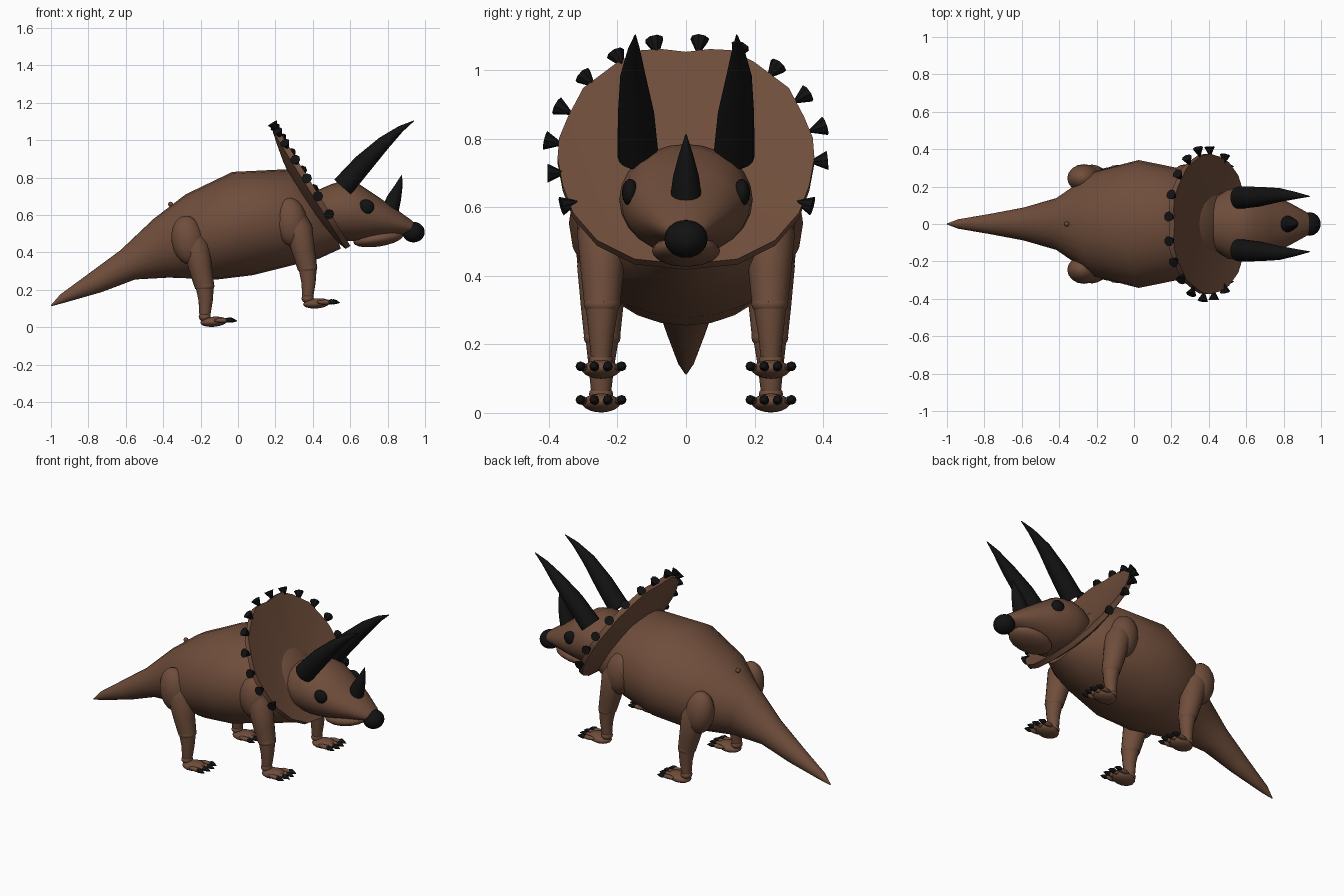
import bpy, bmesh, math
from mathutils import Vector, Matrix

if "Cube" in bpy.data.objects:
    bpy.data.objects.remove(bpy.data.objects["Cube"])


def material(name, rgb):
    m = bpy.data.materials.new(name)
    m.diffuse_color = (*rgb, 1)
    m.use_nodes = True
    m.node_tree.nodes["Principled BSDF"].inputs["Base Color"].default_value = m.diffuse_color
    return m


BROWN = material("brown_hide", (0.16, 0.075, 0.044))
BLACK = material("black_horn", (0.006, 0.006, 0.006))


def finish(name, bm, mat, angle=50):
    bmesh.ops.recalc_face_normals(bm, faces=bm.faces[:])
    me = bpy.data.meshes.new(name)
    bm.to_mesh(me)
    bm.free()
    me.materials.append(mat)
    ob = bpy.data.objects.new(name, me)
    bpy.context.collection.objects.link(ob)
    bpy.ops.object.select_all(action='DESELECT')
    ob.select_set(True)
    bpy.context.view_layer.objects.active = ob
    bpy.ops.object.shade_smooth_by_angle(angle=math.radians(angle))
    return ob


def loft(name, rings, mat, sides=24):
    """Skin elliptical rings given as (centre, half axis u, half axis v)."""
    bm = bmesh.new()
    loops = []
    for c, u, v in rings:
        loops.append([bm.verts.new(c + u * math.cos(a) + v * math.sin(a))
                      for a in (2 * math.pi * i / sides for i in range(sides))])
    for a, b in zip(loops, loops[1:]):
        for i in range(sides):
            j = (i + 1) % sides
            bm.faces.new((a[i], a[j], b[j], b[i]))
    bm.faces.new(loops[0])
    bm.faces.new(loops[-1])
    return finish(name, bm, mat)


def profile(name, rows, mat):
    """Rows are top x, top z, bottom x, bottom z, half width."""
    rings = []
    for xt, zt, xb, zb, w in rows:
        t, b = Vector((xt, 0, zt)), Vector((xb, 0, zb))
        rings.append(((t + b) / 2, (t - b) / 2, Vector((0, w, 0))))
    return loft(name, rings, mat)


def tube(name, rows, mat, sides=16):
    """Rows are x, y, z, radius along a path."""
    pts = [Vector(r[:3]) for r in rows]
    rings = []
    for i, r in enumerate(rows):
        d = pts[min(i + 1, len(pts) - 1)] - pts[max(i - 1, 0)]
        u = d.cross(Vector((0, 1, 0))).normalized()
        rings.append((pts[i], u * r[3], d.cross(u).normalized() * r[3]))
    return loft(name, rings, mat, sides)


def ball(name, loc, size, mat, tilt=0, seg=16):
    bm = bmesh.new()
    m = Matrix.Translation(loc) @ Matrix.Rotation(tilt, 4, 'Y') @ Matrix.Diagonal((*size, 1))
    bmesh.ops.create_uvsphere(bm, u_segments=seg, v_segments=seg // 2 + 2, radius=1, matrix=m)
    return finish(name, bm, mat)


# Body with tail and neck
profile("body", [
    (-1.0, .118, -.998, .112, .003), (-.95, .175, -.93, .13, .025),
    (-.80, .285, -.73, .187, .055), (-.63, .41, -.55, .255, .088),
    (-.45, .58, -.37, .265, .14), (-.28, .71, -.11, .255, .285),
    (-.03, .83, .08, .278, .342), (.28, .845, .28, .328, .29),
    (.36, .78, .43, .365, .225), (.44, .72, .55, .42, .15)], BROWN)
ball("back_bump", (-.36, 0, .657), (.014, .014, .014), BROWN, seg=8)

# Head, lower jaw and snout
profile("head", [
    (.42, .73, .44, .52, .14), (.50, .765, .50, .475, .185), (.57, .785, .57, .46, .195),
    (.64, .77, .65, .46, .188), (.73, .71, .73, .475, .162), (.84, .635, .83, .49, .112),
    (.93, .57, .91, .50, .065), (.96, .54, .95, .50, .03)], BROWN)
ball("lower_jaw", (.75, 0, .473), (.135, .10, .042), BROWN, tilt=-.15)
ball("snout_tip", (.938, 0, .508), (.06, .063, .055), BLACK, seg=24)

# Frill: a shallow thick dish on a tilted plane
OUTLINE = [(0, 1.05), (.07, 1.058), (.13, 1.055), (.2, 1.02), (.30, .945), (.345, .86),
           (.37, .80), (.375, .74), (.36, .66), (.33, .58), (.26, .50), (.15, .445), (0, .43)]
RIM = OUTLINE + [(-y, z) for y, z in OUTLINE[-2:0:-1]]
CENTRE = (0, .70)
NORMAL = Vector((.85, 0, .53))


def on_plane(y, z):
    return Vector((.21 + (1.05 - z) * .62, y, z))


bm = bmesh.new()
layers = []
for depth, thick in ((.03, .008), (.06, -.022)):
    rows = []
    for s in (1, .85, .6, .3):
        row = []
        for y, z in RIM:
            p = on_plane(y * s, CENTRE[1] + (z - CENTRE[1]) * s)
            row.append(bm.verts.new(p + NORMAL * (thick - depth * (1 - s * s))))
        rows.append(row)
    n = len(RIM)
    for a, b in zip(rows, rows[1:]):
        for i in range(n):
            bm.faces.new((a[i], a[(i + 1) % n], b[(i + 1) % n], b[i]))
    bm.faces.new(rows[-1])
    layers.append(rows[0])
for i in range(n):
    j = (i + 1) % n
    bm.faces.new((layers[0][i], layers[0][j], layers[1][j], layers[1][i]))
finish("neck_frill", bm, BROWN)

# Studs around the frill rim, wide end outward
STUDS = [(-.34, .61), (-.38, .70), (-.387, .79), (-.355, .885), (-.285, .97), (-.195, 1.03),
         (-.088, 1.068), (.038, 1.07), (.15, 1.05), (.255, .997), (.335, .92), (.383, .83),
         (.388, .735), (.345, .61)]
for i, (y, z) in enumerate(STUDS):
    p = on_plane(y, z)
    out = (p - on_plane(*CENTRE)).normalized()
    bm = bmesh.new()
    rot = out.to_track_quat('Z', 'Y').to_matrix().to_4x4()
    bmesh.ops.create_cone(bm, cap_ends=True, segments=8, radius1=.004, radius2=.028,
                          depth=.05, matrix=Matrix.Translation(p) @ rot)
    finish(f"frill_stud_{i + 1}", bm, BLACK, 30)

# Nose horn
tube("nose_horn", [(.815, 0, .63, .046), (.835, 0, .69, .038), (.858, 0, .75, .022),
                   (.876, 0, .813, .002)], BLACK)

for side, s in (("left", 1), ("right", -1)):
    # Brow horns, eyes and nostrils
    tube(f"{side}_brow_horn", [
        (.56, s * .14, .75, .060), (.67, s * .146, .875, .053), (.78, s * .155, .985, .037),
        (.87, s * .152, 1.06, .018), (.94, s * .148, 1.103, .002)], BLACK)
    ball(f"{side}_eye", (.685, s * .163, .643), (.043, .024, .040), BLACK)
    ball(f"{side}_nostril", (.866, s * .083, .556), (.011, .007, .012), BLACK, seg=8)

    # Legs: the front pair repeats the hind pair, shifted forward and up
    for pair, dx, dz in (("hind", 0, 0), ("front", .55, .098)):
        def at(x, y, z):
            return (x + dx, s * y, z + dz)
        tag = f"{side}_{pair}"
        ball(f"{tag}_thigh", at(-.268, .245, .465), (.088, .075, .132), BROWN, tilt=-.15)
        tube(f"{tag}_upper_leg", [
            (*at(-.245, .245, .49), .055), (*at(-.225, .245, .43), .073),
            (*at(-.20, .245, .31), .062), (*at(-.178, .245, .215), .052)], BROWN)
        ball(f"{tag}_knee", at(-.178, .245, .22), (.052, .054, .035), BROWN)
        tube(f"{tag}_shin", [
            (*at(-.178, .245, .22), .049), (*at(-.173, .247, .14), .038),
            (*at(-.178, .248, .05), .028)], BROWN)
        ball(f"{tag}_ankle", at(-.178, .248, .055), (.032, .035, .026), BROWN)
        ball(f"{tag}_foot", at(-.13, .248, .029), (.072, .056, .027), BROWN, tilt=-.08)
        # Toes with claws
        for k in range(4):
            off = (k - 1.5) * .04
            y = .248 + off
            x = -.052 - abs(off) * .3
            ball(f"{tag}_toe_{k + 1}", at(x - .015, .248 + off * .9, .036),
                 (.045, .014, .013), BROWN, seg=8)
            tube(f"{tag}_claw_{k + 1}", [
                (*at(x + .005, y, .037), .010), (*at(x + .018, y, .038), .0145),
                (*at(x + .035, y, .036), .010), (*at(x + .054, y, .032), .001)], BLACK, 8)
